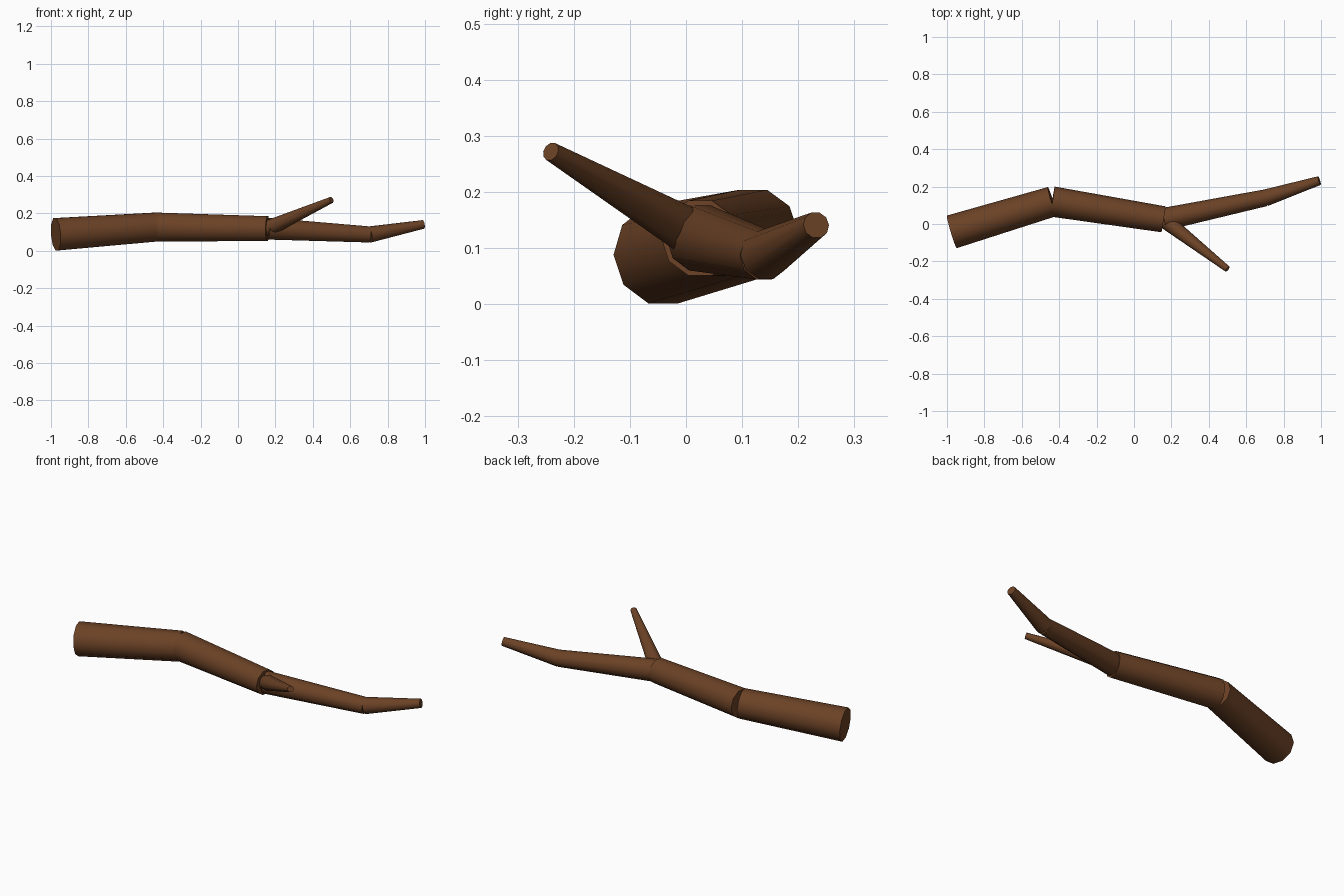
import bpy
import bmesh
import math
from mathutils import Matrix, Vector

SIDES = 10

cube = bpy.data.objects.get("Cube")
if cube:
    bpy.data.objects.remove(cube, do_unlink=True)

# Bark colour
bark = bpy.data.materials.new("brown bark")
bark.use_nodes = True
bark.diffuse_color = (0.147, 0.054, 0.019, 1)
bark.node_tree.nodes["Principled BSDF"].inputs["Base Color"].default_value = bark.diffuse_color


def limb(name, start, end, r_start, r_end):
    """Closed tapered cylinder from start to end, flat side down."""
    start, end = Vector(start), Vector(end)
    axis = (end - start).normalized()
    side = Vector((0, 0, 1)).cross(axis).normalized()
    up = axis.cross(side)
    frame = Matrix((side, up, axis)).transposed().to_4x4()
    frame.translation = (start + end) / 2
    bm = bmesh.new()
    bmesh.ops.create_cone(bm, cap_ends=True, segments=SIDES, radius1=r_start,
                          radius2=r_end, depth=(end - start).length)
    # Put a corner on the horizontal side axis
    bmesh.ops.rotate(bm, verts=bm.verts, matrix=Matrix.Rotation(math.pi / 2, 3, 'Z'))
    bm.transform(frame)
    mesh = bpy.data.meshes.new(name)
    bm.to_mesh(mesh)
    bm.free()
    mesh.materials.append(bark)
    obj = bpy.data.objects.new(name, mesh)
    bpy.context.collection.objects.link(obj)
    bpy.ops.object.select_all(action='DESELECT')
    obj.select_set(True)
    bpy.context.view_layer.objects.active = obj
    bpy.ops.object.shade_smooth_by_angle(angle=math.radians(50))
    return obj


# Joints along the branch
base = (-0.974, -0.042, 0.088)
bend = (-0.437, 0.120, 0.127)
fork = (0.158, 0.025, 0.118)
knee = (0.703, 0.140, 0.087)
tip = (0.991, 0.232, 0.141)
twig_tip = (0.500, -0.241, 0.272)

# Main branch, thick to thin
limb("branch_base", base, bend, 0.091, 0.081)
limb("branch_middle", bend, fork, 0.081, 0.070)
limb("branch_upper", fork, knee, 0.061, 0.045)
limb("branch_tip", knee, tip, 0.045, 0.024)

# Side twig growing from the fork
limb("side_twig", fork, twig_tip, 0.044, 0.017)
